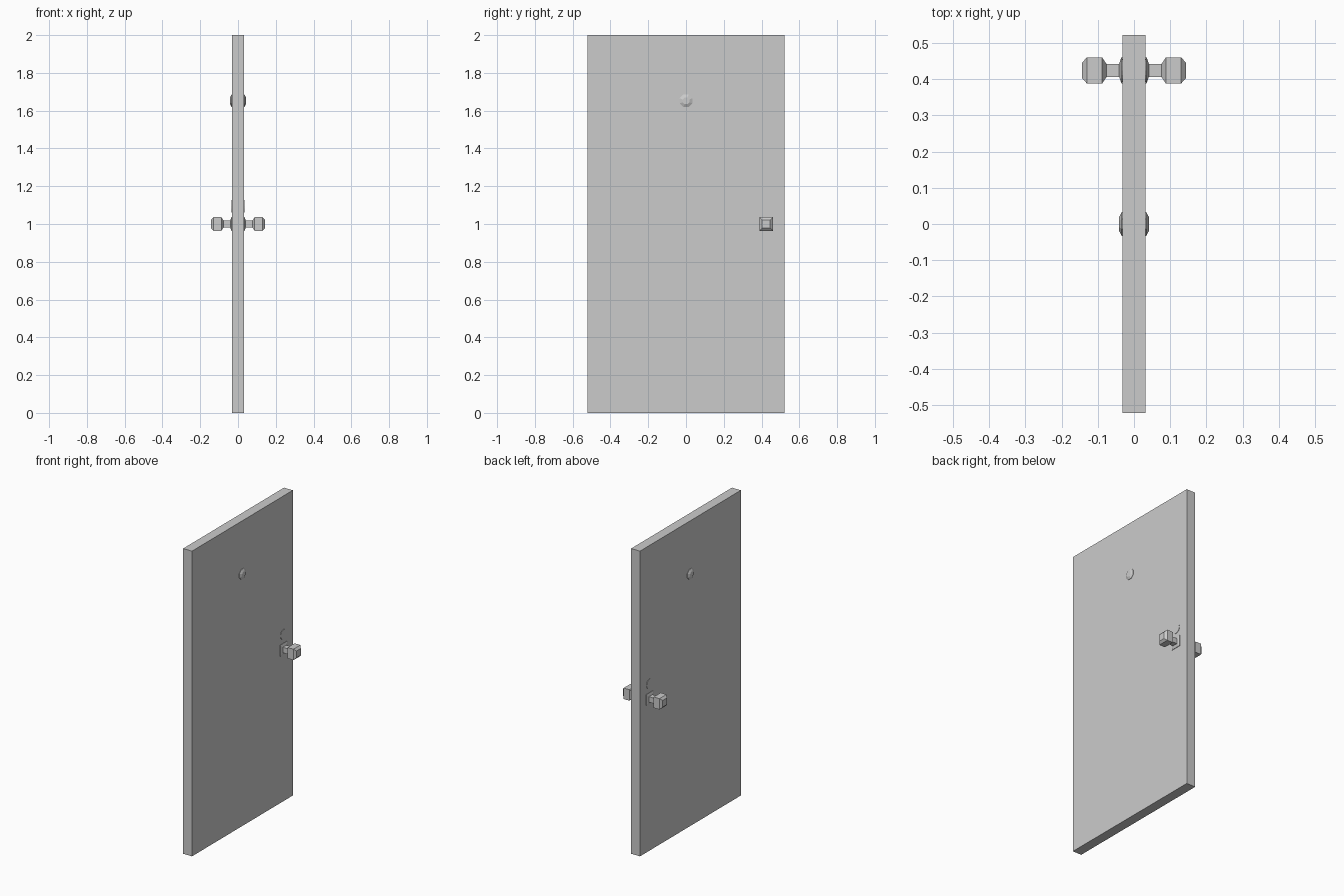
import bpy, bmesh, math

if "Cube" in bpy.data.objects:
    bpy.data.objects.remove(bpy.data.objects["Cube"])

def lathe_x(name, profile, sides, y, z, turn):
    """Solid of polygon rings along +x, mirrored to -x; profile = (x, radius)."""
    bm = bmesh.new()
    for s in (1, -1):
        rings = []
        for x, r in profile:
            rings.append([bm.verts.new((s * x,
                                        y + r * math.cos(turn + 2 * math.pi * i / sides),
                                        z + r * math.sin(turn + 2 * math.pi * i / sides)))
                          for i in range(sides)])
        for a, b in zip(rings, rings[1:]):
            for i in range(sides):
                j = (i + 1) % sides
                bm.faces.new((a[i], a[j], b[j], b[i]))
        bm.faces.new(rings[0])
        bm.faces.new(rings[-1])
    bmesh.ops.recalc_face_normals(bm, faces=bm.faces)
    me = bpy.data.meshes.new(name)
    bm.to_mesh(me)
    bm.free()
    ob = bpy.data.objects.new(name, me)
    bpy.context.collection.objects.link(ob)
    return ob

# door slab
bpy.ops.mesh.primitive_cube_add(size=1, location=(0, 0, 1))
slab = bpy.context.object
slab.name = "door_slab"
slab.scale = (0.064, 1.044, 2)

# square knobs with rose plate and neck on both faces (half widths -> corner radius)
q = math.sqrt(2)
knob = [(0.03, 0.036), (0.035, 0.036), (0.041, 0.018), (0.076, 0.018),
        (0.088, 0.036), (0.13, 0.036), (0.143, 0.022)]
lathe_x("door_knobs", [(x, h * q) for x, h in knob], 4, 0.424, 1.0, math.pi / 4)

# keyhole discs above the knobs
lathe_x("lock_discs", [(0.03, 0.032), (0.034, 0.032)], 16, 0.424, 1.094, 0)

# peephole domes
lathe_x("peephole", [(0.03, 0.036), (0.034, 0.036), (0.042, 0.019)], 8, 0, 1.652, math.pi / 8)
